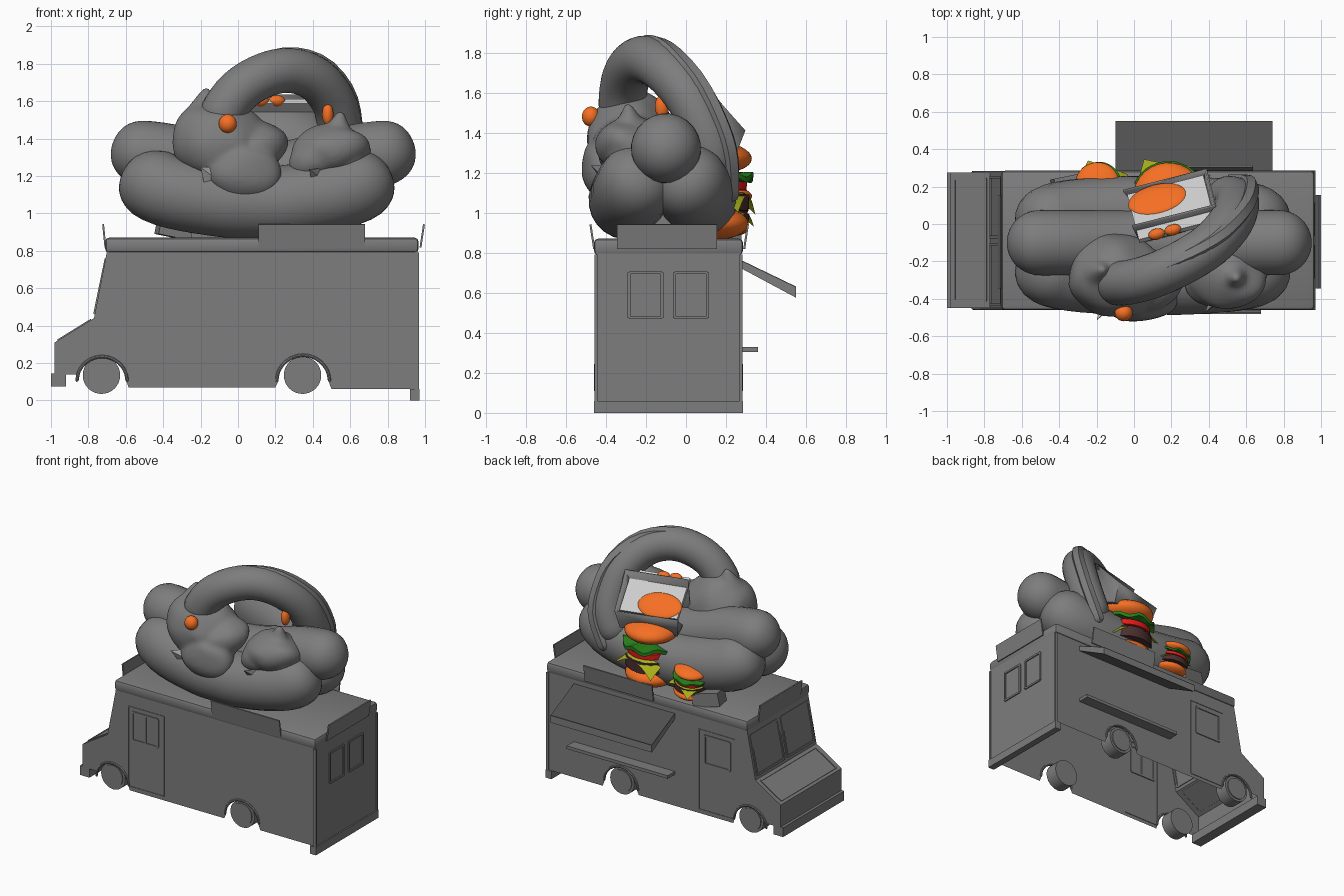
import bpy, bmesh
from math import sin, cos, pi, sqrt, radians, atan2
from mathutils import Vector, Matrix, Euler, noise

if "Cube" in bpy.data.objects:
    bpy.data.objects.remove(bpy.data.objects["Cube"])


def colour(name, r, g, b):
    m = bpy.data.materials.new(name)
    m.diffuse_color = (r, g, b, 1)
    m.use_nodes = True
    m.node_tree.nodes["Principled BSDF"].inputs["Base Color"].default_value = m.diffuse_color
    return m


ORANGE, WHITE = colour("orange", .92, .16, .017), colour("white", .8, .8, .8)
GREEN, YELLOW = colour("green", .02, .22, .012), colour("yellow", .4, .43, .012)
BROWN, RED = colour("brown", .07, .03, .028), colour("red", .8, .01, .01)
GREY, DARK = colour("mid_grey", .205, .205, .205), colour("dark_grey", .08, .08, .08)


def add(name, bm, mat=None, M=None, angle=35):
    if M is not None:
        bm.transform(M)
    bmesh.ops.recalc_face_normals(bm, faces=bm.faces)
    me = bpy.data.meshes.new(name)
    bm.to_mesh(me)
    bm.free()
    me.shade_smooth()
    me.set_sharp_from_angle(angle=radians(angle))
    ob = bpy.data.objects.new(name, me)
    bpy.context.collection.objects.link(ob)
    me.materials.append(mat or GREY)
    return ob


def trs(loc, rot=(0, 0, 0), scale=(1, 1, 1)):
    return Matrix.LocRotScale(Vector(loc), Euler(rot), Vector(scale))


def box(name, lo, hi, mat=None, bevel=0):
    lo, hi = Vector(lo), Vector(hi)
    bm = bmesh.new()
    bmesh.ops.create_cube(bm, size=1, matrix=trs((lo + hi) / 2, scale=hi - lo))
    if bevel:
        bmesh.ops.bevel(bm, geom=bm.edges[:], offset=bevel, segments=2, affect='EDGES', profile=.5)
    return add(name, bm, mat)


def block(name, loc, size, rot, mat=None):
    bm = bmesh.new()
    bmesh.ops.create_cube(bm, size=1, matrix=trs(loc, rot, size))
    return add(name, bm, mat)


def ball(name, loc, scale, mat=None, M=Matrix()):
    bm = bmesh.new()
    bmesh.ops.create_uvsphere(bm, u_segments=28, v_segments=16, radius=1, matrix=M @ trs(loc, scale=scale))
    return add(name, bm, mat)


def prism(name, pts, a, b, axis, mat=None, skip=lambda p, q: False):
    """Extrude a 2D profile along x or y, leaving out the skipped side faces."""
    put = (lambda p, d: (p[0], d, p[1])) if axis == 'y' else (lambda p, d: (d, p[0], p[1]))
    bm = bmesh.new()
    A, B = ([bm.verts.new(put(p, d)) for p in pts] for d in (a, b))
    bm.faces.new(A)
    bm.faces.new(B[::-1])
    for i in range(len(pts)):
        j = (i + 1) % len(pts)
        if not skip(pts[i], pts[j]):
            bm.faces.new((A[j], A[i], B[i], B[j]))
    return add(name, bm, mat)


def frame(name, origin, u, v, w=.012, t=.008):
    """Four thin bars round the rectangle spanned by u and v."""
    o, u, v = Vector(origin), Vector(u), Vector(v)
    R = Matrix((u.normalized(), v.normalized(), u.cross(v).normalized())).transposed().to_4x4()
    bm = bmesh.new()
    for c, s in ((u / 2, (u.length, w, t)), (u / 2 + v, (u.length, w, t)),
                 (v / 2, (w, v.length, t)), (u + v / 2, (w, v.length, t))):
        bmesh.ops.create_cube(bm, size=1, matrix=Matrix.Translation(o + c) @ R @ Matrix.Diagonal((*s, 1)))
    return add(name, bm)


def tube(name, pts, r, n=40, sides=24):
    """Sweep a round section along a smooth path, with domed ends."""
    P = [Vector(p) for p in pts]
    P = [2 * P[0] - P[1]] + P + [2 * P[-1] - P[-2]]

    def at(t):
        i = min(int(t * (len(P) - 3)), len(P) - 4)
        f = t * (len(P) - 3) - i
        a, b, c, d = P[i:i + 4]
        return .5 * (2 * b + (c - a) * f + (2 * a - 5 * b + 4 * c - d) * f ** 2 + (3 * b - a - 3 * c + d) * f ** 3)
    C = [at((1 - cos(pi * k / n)) / 2) for k in range(n + 1)]
    L = [0]
    for p, q in zip(C, C[1:]):
        L.append(L[-1] + (q - p).length)
    bm, rings = bmesh.new(), []
    for k, c in enumerate(C):
        T = (C[min(k + 1, n)] - C[max(k - 1, 0)]).normalized()
        U = T.cross(Vector((.1, 1, .15))).normalized()
        V = T.cross(U)
        e = min(1, min(L[k], L[-1] - L[k]) / r)
        rr = r * max(.02, sqrt(1 - (1 - e) ** 2))
        rings.append([bm.verts.new(c + rr * (U * cos(2 * pi * s / sides) + V * sin(2 * pi * s / sides))) for s in range(sides)])
    for A, B in zip(rings, rings[1:]):
        for s in range(sides):
            bm.faces.new((A[s], A[s - 1], B[s - 1], B[s]))
    bm.faces.new(rings[0])
    bm.faces.new(rings[-1])
    return add(name, bm)


# Truck body: open-bottomed shell with wheel arches in the profile
Y0, Y1 = -.45, .275
arch = lambda x, r: [(x + r * cos(a), .1 + r * sin(a)) for a in [pi - pi * k / 14 for k in range(15)]]
profile = ([(-.98, .14), (-.865, .14)] + arch(-.725, .13) + [(-.585, .07), (.2, .07)] + arch(.35, .135)
           + [(.5, .06), (.96, .06), (.96, .8), (-.70, .8), (-.77, .44), (-.98, .31)])
prism("truck_body", profile, Y0, Y1, 'y', skip=lambda p, q: p[1] < .27 and q[1] < .27)
box("roof", (-.71, -.46, .79), (.965, .285, .87), bevel=.02)
box("front_bumper", (-1, -.45, .075), (-.92, .275, .145))
box("rear_bumper", (.92, -.46, 0), (.97, .285, .06))
for y in (Y0, Y1):
    box("rear_corner_post", (.945, y - .008, .05), (.968, y + .008, .79))

# Wheels and arch trims on both sides
for y, s in ((Y0, 1), (Y1, -1)):
    for x, r in ((-.73, .135), (.345, .142)):
        tube("arch_trim", [(x + .003 + r * cos(a), y, .1 + r * sin(a)) for a in [pi * k / 8 for k in range(9)]], .009, 20, 8)
        for rad, d, w in ((.1, .06, .1), (.082, .055, .105)):
            bm = bmesh.new()
            bmesh.ops.create_cone(bm, cap_ends=True, segments=32, radius1=rad, radius2=rad, depth=w,
                                  matrix=trs((x, y + s * d, .135), (pi / 2, 0, 0)))
            add("tyre" if rad == .1 else "hub", bm)
    # Cab doors and their windows
    frame("door_seam", (-.595, y, .1), (.295, 0, 0), (0, 0, .6), .006)
    frame("door_window", (-.56, y, .455), (.21, 0, 0), (0, 0, .21), .014, .014)
box("door_window_bar", (-.46, Y0 - .006, .455), (-.445, Y0 + .006, .665))

# Windscreen, hood and rear windows
for y in (-.43, -.07):
    frame("windscreen_frame", (-.765, y, .47), (0, .32, 0), (.058, 0, .28), .015, .015)
frame("hood_panel", (-.96, -.41, .325), (0, .65, 0), (.17, 0, .105), .01)
for y in (-.285, -.058):
    frame("rear_window", (.96, y, .475), (0, .165, 0), (0, 0, .225), .014, .016)

# Serving side: awning with dark top, and shelf
prism("awning", [(.27, .76), (.55, .625), (.55, .575), (.27, .725)], -.1, .74, 'x')
prism("awning_top", [(.27, .766), (.55, .631), (.55, .625), (.27, .76)], -.1, .74, 'x', DARK)
box("counter_shelf", (-.1, .27, .305), (.74, .36, .328))

# Roof signs leaning outward on all four sides
block("left_sign", (.395, -.468, .88), (.57, .01, .125), (.15, 0, 0))
block("right_sign", (.35, .3, .88), (.57, .01, .125), (-.15, 0, 0))
block("rear_sign", (.985, -.095, .88), (.01, .5, .125), (0, .15, 0))
block("front_sign", (-.715, -.095, .88), (.01, .5, .125), (0, -.1, 0))
block("roof_vent", (-.33, .2, .92), (.2, .12, .1), (0, .2, .2))

# Hot dog: two bun halves on a base, and a curved sausage
for y, s in ((-.29, 1), (.06, -1)):
    tube("hot_dog_bun", [(-.58, y + s * .12, 1.25), (-.4, y + s * .03, 1.13), (-.1, y, 1.07), (.1, y, 1.06), (.3, y, 1.07),
                         (.6, y + s * .03, 1.13), (.78, y + s * .12, 1.25)], .195)
box("hot_dog_base", (-.25, -.25, .865), (.45, .02, 1.03))
tube("sausage", [(-.68, -.1, 1.325), (-.4, -.1, 1.31), (.13, -.1, 1.2), (.67, -.1, 1.31), (.95, -.1, 1.325)], .175)

# Big arched crust with a raised rim strip behind
crust = [(-.14, -.32, 1.44), (-.02, -.31, 1.63), (.12, -.27, 1.73), (.27, -.2, 1.765), (.41, -.11, 1.72),
         (.51, 0, 1.6), (.545, .08, 1.45), (.54, .13, 1.3), (.46, .14, 1.1)]
tube("crust_arch", crust, .12)
ctr = Vector((.22, -.08, 1.42))
tube("crust_rim", [Vector(p) + (Vector(p) - ctr).normalized() * .075 + Vector((.01, .05, .01)) for p in crust[1:]], .045, 30, 6)


# Drooping fillings: ellipsoids melted together, then gently warped
def melt(name, blobs, tip, seed):
    bm = bmesh.new()
    for loc, scale in blobs:
        bmesh.ops.create_uvsphere(bm, u_segments=32, v_segments=20, radius=1, matrix=trs(loc, scale=scale))
    bmesh.ops.create_cone(bm, cap_ends=True, segments=12, radius1=.11, radius2=.015, depth=.16, matrix=trs(tip, (0, .15, 0)))
    for v in bm.verts:
        v.co += .03 * noise.noise_vector(v.co * 5 + Vector((seed, 0, 0)))
    ob = add(name, bm)
    re = ob.modifiers.new("melt", 'REMESH')
    re.mode, re.voxel_size, re.use_smooth_shade = 'VOXEL', .014, True
    sm = ob.modifiers.new("soften", 'SMOOTH')
    sm.factor, sm.iterations = .5, 12


melt("large_filling", [((-.1, -.27, 1.38), (.26, .23, .22)), ((.03, -.385, 1.22), (.2, .14, .165)),
                       ((.1, -.29, 1.36), (.17, .16, .13))], (-.17, -.25, 1.59), 3)
melt("small_filling", [((.5, -.29, 1.34), (.21, .175, .13)), ((.4, -.33, 1.29), (.12, .12, .11)),
                       ((.6, -.28, 1.3), (.11, .13, .13))], (.54, -.28, 1.46), 8)
ball("orange_spot", (-.055, -.475, 1.48), (.048, .045, .05), ORANGE)
ball("orange_spot", (.48, -.12, 1.53), (.03, .035, .06), ORANGE)
for nm, loc, m in (("white_chip", (-.17, -.47, 1.22), WHITE), ("grey_chip", (.41, -.43, 1.21), None)):
    bm = bmesh.new()
    bmesh.ops.create_cone(bm, cap_ends=True, segments=4, radius1=.07, radius2=0, depth=.12,
                          matrix=trs(loc, (.6, -1, .3), (1, .5, 1)))
    add(nm, bm, m)

# Carton tilted towards the serving side: tall back, low front, open left end
T = trs((.2, .1, 1.41), (-.35, 0, .25))
bm = bmesh.new()
bmesh.ops.create_cube(bm, size=1, matrix=Matrix.Diagonal((.42, .27, .2, 1)))
bmesh.ops.delete(bm, geom=[f for f in bm.faces if f.normal.z > .9 or f.normal.x < -.9], context='FACES')
for v in bm.verts:
    if v.co.z > 0:
        v.co.x *= 1.1
        v.co.z += .09 if v.co.y < 0 else -.05
add("carton", bm, None, T).modifiers.new("thick", 'SOLIDIFY').thickness = .012

# Sloping white filling with orange sauce and two spots along its top
S = trs((.2, .08, 1.5), (-.68, 0, .25))
bm = bmesh.new()
bmesh.ops.create_cube(bm, size=1, matrix=S @ Matrix.Diagonal((.42, .32, .03, 1)))
add("carton_filling", bm, WHITE)
ball("sauce", (-.06, .08, .01), (.16, .1, .025), ORANGE, S)
for x in (-.11, -.02):
    ball("orange_spot", (x, -.15, .01), (.045, .03, .03), ORANGE, S)


# Burgers: stacked layers in a local frame of radius 1
def burger(loc, rot, r, h):
    M = trs(loc, rot, (r, r, h))

    def disc(name, z, rad, t, mat, wave=0):
        bm = bmesh.new()
        bmesh.ops.create_cone(bm, cap_ends=True, cap_tris=True, segments=36, radius1=rad, radius2=rad, depth=t)
        for v in bm.verts:
            v.co.z += z + wave * sin(7 * atan2(v.co.y, v.co.x))
        add(name, bm, mat, M)

    ball("burger_bottom_bun", (0, 0, .16), (1, 1, .17), ORANGE, M)
    disc("burger_patty", .37, .98, .16, BROWN)
    bm = bmesh.new()
    bmesh.ops.create_grid(bm, x_segments=10, y_segments=10, size=.96, matrix=Matrix.Rotation(pi / 4 + .25, 4, 'Z'))
    for v in bm.verts:
        v.co.z = .47 - .45 * max(0, v.co.xy.length - .9)
    add("burger_cheese", bm, YELLOW, M)
    disc("burger_tomato", .53, .9, .08, RED)
    disc("burger_lettuce", .62, 1.06, .05, GREEN, .03)
    ball("burger_top_bun", (0, 0, .8), (1, 1, .16), ORANGE, M)


burger((.19, .12, .87), (-.05, 0, .3), .19, .51)
burger((-.17, .185, .89), (-.15, -.1, .2), .12, .26)
